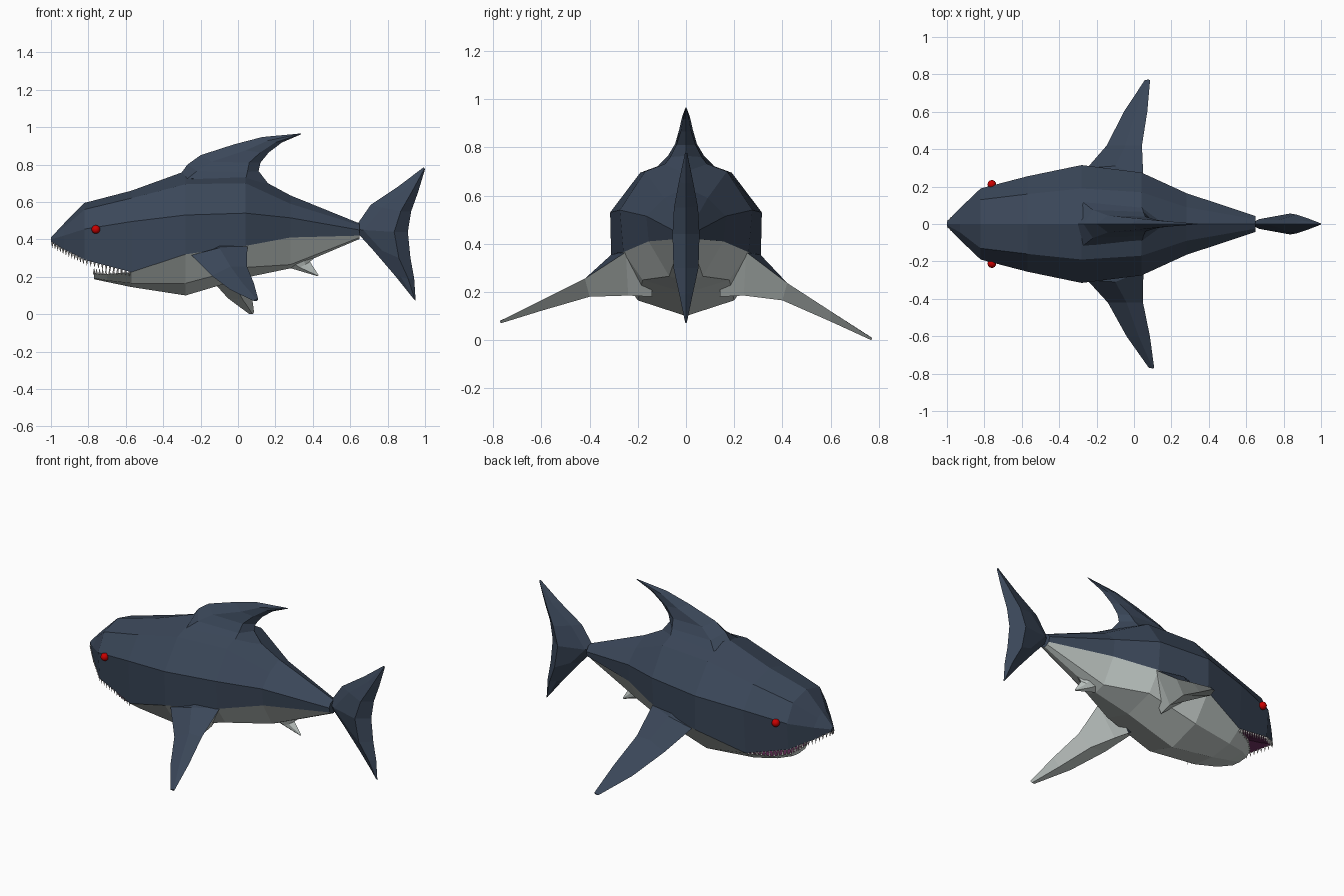
import bpy, bmesh, math
from mathutils import Vector

if "Cube" in bpy.data.objects:
    bpy.data.objects.remove(bpy.data.objects["Cube"])


def material(name, rgb):
    m = bpy.data.materials.new(name)
    m.diffuse_color = (*rgb, 1)
    m.use_nodes = True
    m.node_tree.nodes["Principled BSDF"].inputs["Base Color"].default_value = m.diffuse_color
    return m


BLUE = material("slate blue", (0.043, 0.063, 0.10))
PALE = material("pale belly", (0.56, 0.61, 0.59))
MOUTH = material("mouth purple", (0.13, 0.025, 0.10))
TOOTH = material("tooth white", (0.75, 0.72, 0.70))
RED = material("eye red", (0.6, 0.0, 0.0))


def finish(name, bm, mats):
    bmesh.ops.remove_doubles(bm, verts=bm.verts, dist=0.0005)
    bmesh.ops.recalc_face_normals(bm, faces=bm.faces)
    me = bpy.data.meshes.new(name)
    bm.to_mesh(me)
    bm.free()
    for m in mats:
        me.materials.append(m)
    ob = bpy.data.objects.new(name, me)
    bpy.context.collection.objects.link(ob)
    return ob


def face(bm, pts, mat=0):
    f = bm.faces.new([bm.verts.new(p) for p in pts])
    f.material_index = mat


def strip(bm, rows, mat=0, closed=False):
    """Skin neighbouring rows; mat may be a function of the column."""
    for a, b in zip(rows, rows[1:]):
        n = len(a)
        for i in range(n if closed else n - 1):
            j = (i + 1) % n
            m = mat(i) if callable(mat) else mat
            face(bm, (a[i], a[j], b[j], b[i]), m)


def mirrored(half):
    """Half row ending on the centre line -> full row."""
    return half + [(x, -y, z) for x, y, z in reversed(half[:-1])]


# ---- body: x, top z, (upper y, z), (side y, z), (colour line y, z)
upper = [
    (-1.00, .41, (.006, .407), (.012, .40), (.01, .385)),
    (-.93, .485, (.045, .465), (.085, .42), (.08, .345)),
    (-.82, .595, (.13, .56), (.19, .455), (.175, .29)),
    (-.57, .66, (.16, .62), (.255, .495), (.235, .225)),
    (-.28, .765, (.19, .695), (.315, .53), (.31, .32)),
    (.04, .765, (.17, .70), (.275, .54), (.26, .365)),
    (.28, .635, (.09, .59), (.165, .515), (.155, .41)),
    (.65, .485, (.025, .475), (.042, .45), (.035, .42)),
]
# x, (rim y, z), (belly y, z), centre z
lower = [
    (-.77, (.09, .218), (.06, .193), .187),
    (-.70, (.165, .215), (.11, .18), .172),
    (-.57, (.235, .225), (.15, .165), .145),
    (-.24, (.31, .32), (.20, .165), .10),
    (.04, (.26, .365), (.18, .25), .195),
    (.28, (.155, .41), (.07, .265), .245),
    (.65, (.035, .42), (.02, .41), .402),
]
lower[3] = (-.28,) + lower[3][1:]
bm = bmesh.new()
top_rows = [mirrored([(x, *c), (x, *b), (x, *a), (x, 0, t)]) for x, t, a, b, c in upper]
low_rows = [mirrored([(x, *r), (x, *m), (x, 0, c)]) for x, r, m, c in lower]
strip(bm, top_rows, 0)
strip(bm, low_rows, 1)
# roof, floor and throat of the open mouth
roof_z = [.39, .37, .35, .36]
roof = [mirrored([r[0], (r[0][0], 0, z)]) for r, z in zip(top_rows, roof_z)]
floor = [mirrored([r[0], (r[0][0], 0, z)]) for r, z in zip(low_rows, (.21, .20, .18))]
roof[-1][1] = (-.45, 0, .36)
floor[-1][1] = (-.45, 0, .18)
strip(bm, roof, 2)
strip(bm, floor, 2)
for k in (0, 2):
    face(bm, (roof[-1][k], roof[-1][1], floor[-1][1]), 2)
# nose, jaw tip and tail root caps
face(bm, top_rows[0] + [roof[0][1]], 0)
face(bm, low_rows[0] + [floor[0][1]], 1)
face(bm, top_rows[-1] + low_rows[-1][-2:0:-1], 0)
finish("body", bm, [BLUE, PALE, MOUTH])


def fin(name, rows, mats, mat=0):
    bm = bmesh.new()
    strip(bm, rows, mat, closed=True)
    for r in (rows[0], rows[-1]):
        face(bm, r, 0)
    finish(name, bm, mats)


def blade(f, m1, m2, b):
    """Six sided upright section: front (x,z), two mids (x,y,z), back."""
    return [(f[0], 0, f[1]), m1, m2, (b[0], 0, b[1]),
            (m2[0], -m2[1], m2[2]), (m1[0], -m1[1], m1[2])]


# ---- dorsal fin
fin("dorsal_fin", [
    blade((-.31, .745), (-.27, .115, .725), (.04, .10, .715), (.16, .70)),
    blade((-.27, .80), (-.22, .075, .765), (.05, .065, .76), (.11, .765)),
    blade((-.2, .85), (-.14, .045, .815), (.06, .04, .81), (.12, .81)),
    blade((-.02, .908), (.04, .028, .875), (.12, .022, .865), (.165, .865)),
    blade((.13, .947), (.16, .016, .928), (.20, .012, .918), (.235, .918)),
    blade((.335, .966), (.336, .002, .965), (.338, .002, .964), (.34, .963)),
], [BLUE])

# ---- tail fin
fin("tail_fin", [
    blade((.992, .785), (.994, .004, .783), (.997, .004, .778), (1.0, .775)),
    blade((.86, .685), (.90, .018, .67), (.93, .03, .655), (.962, .65)),
    blade((.71, .585), (.77, .02, .57), (.87, .05, .55), (.926, .55)),
    blade((.62, .455), (.67, .026, .45), (.835, .056, .44), (.908, .44)),
    blade((.72, .345), (.77, .02, .34), (.86, .052, .30), (.922, .30)),
    blade((.84, .205), (.87, .016, .20), (.91, .028, .19), (.942, .19)),
    blade((.94, .08), (.943, .004, .077), (.946, .004, .075), (.95, .07)),
], [BLUE])

# ---- pectoral fins: leading, top, trailing and under points per section
pectoral = [
    [(-.25, .20, .32), (-.10, .20, .39), (.03, .15, .36), (-.08, .14, .18)],
    [(-.25, .30, .315), (-.10, .31, .355), (.05, .25, .365), (-.06, .24, .185)],
    [(-.14, .42, .205), (-.04, .42, .255), (.048, .42, .255), (-.02, .40, .18)],
    [(-.04, .60, .13), (.025, .60, .165), (.085, .60, .165), (.04, .60, .122)],
    [(.08, .77, .072), (.10, .772, .08), (.108, .77, .08), (.10, .768, .07)],
]
for side, name in ((-1, "right_pectoral_fin"), (1, "left_pectoral_fin")):
    rows = []
    for r in pectoral:
        row = []
        for x, y, z in r:
            t = max(0, (y - .3) / .47) if side > 0 else 0   # slight droop
            row.append((x - .022 * t, side * y, z - .07 * t))
        rows.append(row)
    fin(name, rows, [BLUE, PALE], lambda i: 0 if i < 2 else 1)

# ---- small fin under the tail
fin("anal_fin", [
    blade((.20, .27), (.25, .05, .30), (.34, .045, .32), (.42, .31)),
    blade((.30, .24), (.33, .022, .25), (.36, .02, .265), (.385, .28)),
    blade((.425, .203), (.427, .002, .205), (.429, .002, .207), (.43, .21)),
], [PALE])


# ---- teeth along the jaw edges
def teeth(name, path, count, height, radius):
    bm = bmesh.new()
    path = [Vector(p) for p in path]
    seg = [(b - a).length for a, b in zip(path, path[1:])]
    for k in range(count):
        d = (k + .5) / count * sum(seg)
        i = 0
        while d > seg[i]:
            d -= seg[i]
            i += 1
        p = path[i].lerp(path[i + 1], d / seg[i])
        for s in (-1, 1):
            base = [(p.x + radius * math.cos(a), s * p.y * .97 + radius * math.sin(a),
                     p.z - math.copysign(.004, height))
                    for a in (0, math.pi / 2, math.pi, 1.5 * math.pi)]
            tip = (p.x, s * p.y * .97, p.z + height)
            face(bm, base)
            for j in range(4):
                face(bm, (base[j], base[(j + 1) % 4], tip))
    finish(name, bm, [TOOTH])


teeth("upper_teeth", [r[0] for r in top_rows[:4]], 24, -.028, .007)
teeth("lower_teeth", [(-.768, .0, .215)] + [r[0] for r in low_rows[:3]], 14, .03, .007)

# ---- eyes
for side, name in ((-1, "right_eye"), (1, "left_eye")):
    bpy.ops.mesh.primitive_uv_sphere_add(segments=16, ring_count=10, radius=.023,
                                         location=(-.76, side * .212, .453))
    eye = bpy.context.object
    eye.name = name
    eye.data.materials.append(RED)
    bpy.ops.object.shade_smooth()
